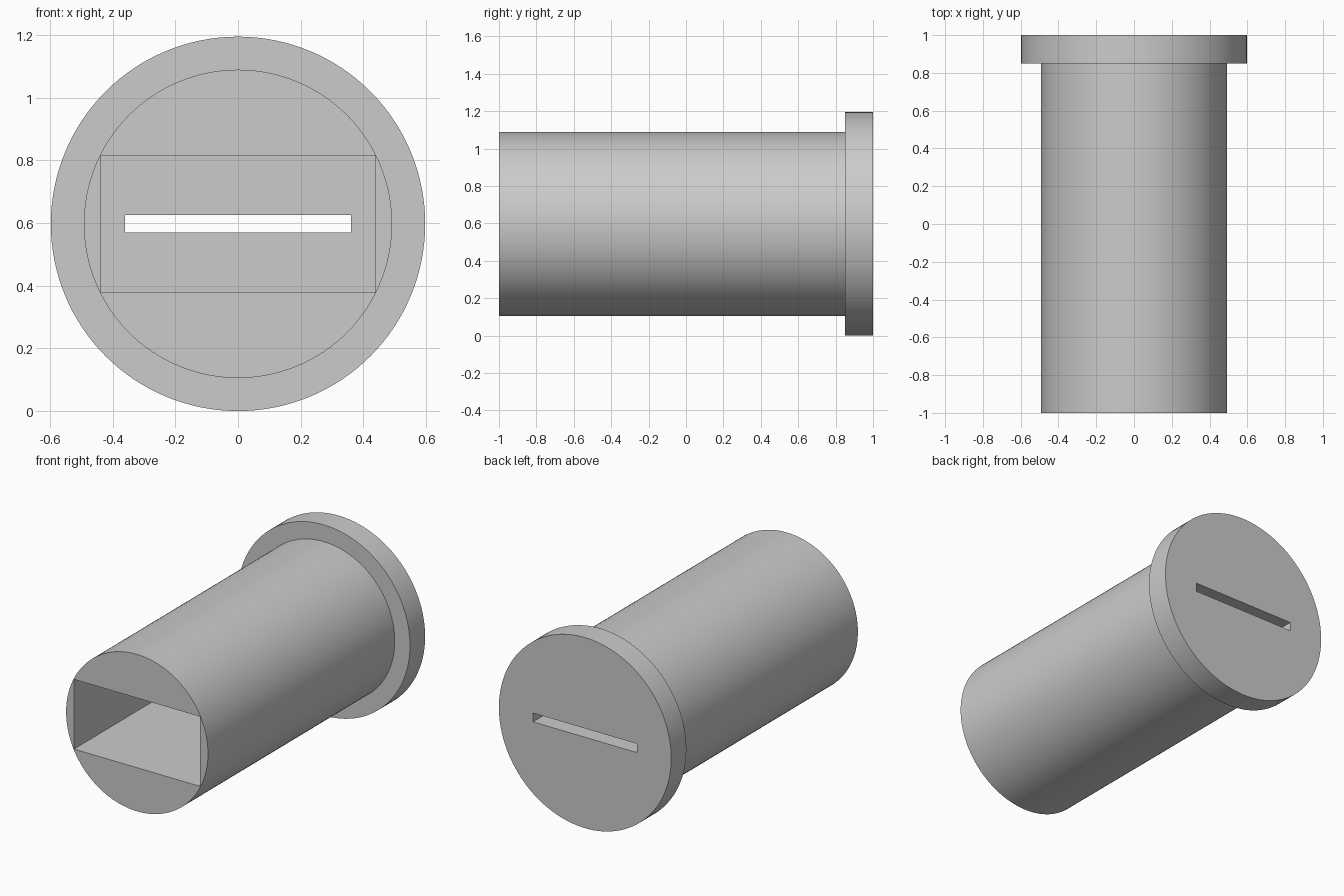
import bpy
import bmesh
import math
from mathutils import Matrix, Vector

if "Cube" in bpy.data.objects:
    bpy.data.objects.remove(bpy.data.objects["Cube"])

AXIS_Z = 0.5975      # height of the tube's axis
SEGMENTS = 128

grey = bpy.data.materials.new("plain_grey")
grey.use_nodes = True
grey.diffuse_color = (0.6, 0.6, 0.6, 1)
grey.node_tree.nodes["Principled BSDF"].inputs["Base Color"].default_value = (0.6, 0.6, 0.6, 1)


def make_object(name, bm):
    bmesh.ops.recalc_face_normals(bm, faces=bm.faces[:])
    mesh = bpy.data.meshes.new(name)
    bm.to_mesh(mesh)
    bm.free()
    mesh.materials.append(grey)
    obj = bpy.data.objects.new(name, mesh)
    bpy.context.collection.objects.link(obj)
    return obj


def make_box(name, width, height, y0, y1):
    bm = bmesh.new()
    place = Matrix.Translation((0, (y0 + y1) / 2, AXIS_Z))
    size = Matrix.Diagonal((width, y1 - y0, height, 1))
    bmesh.ops.create_cube(bm, size=1, matrix=place @ size)
    return make_object(name, bm)


def extrude_ring(bm, ring, y, radius):
    """Joins a ring of vertices to a new ring at y and returns the new one."""
    centre = Vector((0, y, AXIS_Z))
    new = []
    for i in range(SEGMENTS):
        a = math.tau * i / SEGMENTS
        new.append(bm.verts.new(centre + radius * Vector((math.sin(a), 0, math.cos(a)))))
    if ring:
        for i in range(SEGMENTS):
            j = (i + 1) % SEGMENTS
            bm.faces.new((ring[i], ring[j], new[j], new[i]))
    return new


# Round body with the wider flange at the back
bm = bmesh.new()
first = ring = None
for y, radius in ((-1, 0.492), (0.85, 0.492), (0.85, AXIS_Z), (1, AXIS_Z)):
    ring = extrude_ring(bm, ring, y, radius)
    first = first or ring
bm.faces.new(first)
bm.faces.new(ring)
body = make_object("flanged_tube", bm)

# Rectangular pocket from the front, and narrow slot through the flange
cutters = [
    make_box("pocket_cutter", 0.874, 0.437, -1.2, 0.85),
    make_box("slot_cutter", 0.722, 0.055, 0.7, 1.2),
]
bpy.context.view_layer.objects.active = body
body.select_set(True)
for cutter in cutters:
    cutter.hide_render = True
    mod = body.modifiers.new(cutter.name, "BOOLEAN")
    mod.operation = "DIFFERENCE"
    mod.solver = "EXACT"
    mod.object = cutter
    bpy.ops.object.modifier_apply(modifier=mod.name)
    bpy.data.objects.remove(cutter)

bpy.ops.object.shade_smooth_by_angle(angle=math.radians(30))
